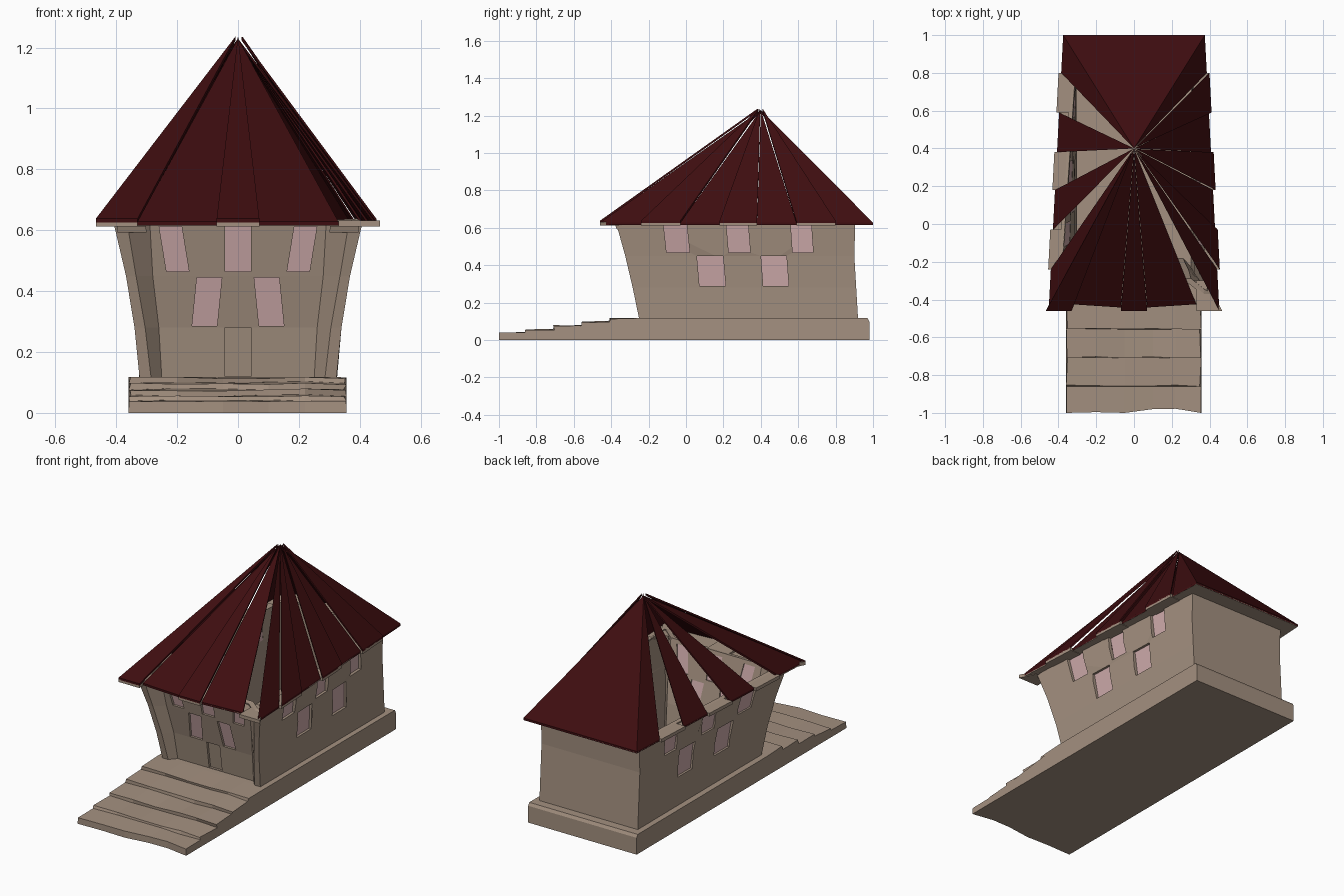
import bpy, bmesh, random
from mathutils import Vector

if "Cube" in bpy.data.objects:
    bpy.data.objects.remove(bpy.data.objects["Cube"])
random.seed(4)


def material(name, rgb):
    m = bpy.data.materials.new(name)
    m.diffuse_color = (*rgb, 1)
    m.use_nodes = True
    m.node_tree.nodes["Principled BSDF"].inputs["Base Color"].default_value = m.diffuse_color
    return m


STONE = material("beige stone", (0.37, 0.28, 0.215))
RED = material("dark red roof", (0.048, 0.004, 0.005))
GLASS = material("pink glass", (0.61, 0.40, 0.40))


def finish(bm, name, mat):
    bmesh.ops.recalc_face_normals(bm, faces=bm.faces)
    me = bpy.data.meshes.new(name)
    bm.to_mesh(me)
    bm.free()
    me.materials.append(mat)
    ob = bpy.data.objects.new(name, me)
    bpy.context.collection.objects.link(ob)
    return ob


def prism(bm, pts, off):
    """Closed solid from a polygon swept by an offset."""
    lo = [bm.verts.new(p) for p in pts]
    hi = [bm.verts.new(Vector(p) + Vector(off)) for p in pts]
    n = len(pts)
    bm.faces.new(lo)
    bm.faces.new(hi[::-1])
    for i in range(n):
        j = (i + 1) % n
        bm.faces.new((lo[i], hi[i], hi[j], lo[j]))


# Wall levels: z, front corner x, pillar inner x, recess x,
#              pillar y, recessed front y, back y
LEVELS = [(0.11, 0.323, 0.285, 0.25, -0.25, -0.21, 0.92),
          (0.28, 0.340, 0.305, 0.26, -0.285, -0.235, 0.91),
          (0.45, 0.368, 0.335, 0.28, -0.325, -0.275, 0.90),
          (0.63, 0.410, 0.365, 0.29, -0.375, -0.315, 0.905)]
BACK_X = 0.325


def level(z):
    z = min(max(z, LEVELS[0][0]), LEVELS[-1][0])
    for a, b in zip(LEVELS, LEVELS[1:]):
        if z <= b[0]:
            t = (z - a[0]) / (b[0] - a[0])
            return [p + (q - p) * t for p, q in zip(a, b)]


def side_x(y, z):
    _, f, p, q, yf, yr, yb = level(z)
    return BACK_X + (f - BACK_X) * (yb - y) / (yb - yf)


# Stepped plinth with worn edges
profile = [(-1, 0), (-1, .04), (-.86, .042), (-.86, .055), (-.71, .057), (-.71, .076),
           (-.56, .078), (-.56, .096), (-.41, .1), (-.41, .115), (-.25, .117),
           (.97, .117), (.98, .10), (.98, 0)]
bm = bmesh.new()
xs = [-0.36, -0.2, -0.05, 0.1, 0.22, 0.357]
wear = [0, 0.004, 0, 0.02, 0.022, 0]
rows = []
for x, w in zip(xs, wear):
    row = []
    for i, (y, z) in enumerate(profile):
        edge = 0 < i < 10
        dx = random.uniform(0, .01) if edge and abs(x) > .3 else 0
        dz = random.uniform(-.004, .004) if edge else 0
        dy = w if i < 2 else (random.uniform(0, .008) if edge and i > 2 else 0)
        row.append(bm.verts.new((x - dx if x > 0 else x + dx, y + dy, z + dz)))
    rows.append(row)
for a, b in zip(rows, rows[1:]):
    for i in range(len(profile)):
        j = (i + 1) % len(profile)
        bm.faces.new((a[i], a[j], b[j], b[i]))
bm.faces.new(rows[0])
bm.faces.new(rows[-1][::-1])
finish(bm, "stepped_plinth", STONE)

# Flared wall shell with corner pillars
bm = bmesh.new()
rings = []
for z, f, p, q, yf, yr, yb in LEVELS:
    half = [(BACK_X, yb), (f, yf), (p, yf), (q, yr)]
    ring = half + [(-x, y) for x, y in reversed(half)]
    rings.append([bm.verts.new((x, y, z)) for x, y in ring])
for a, b in zip(rings, rings[1:]):
    for i in range(8):
        j = (i + 1) % 8
        bm.faces.new((a[i], b[i], b[j], a[j]))
walls = finish(bm, "walls", STONE)
sol = walls.modifiers.new("thickness", 'SOLIDIFY')
sol.thickness = 0.03
sol.offset = -1

# Openings and glass: (centre, half width, z low, z high, lean)
front = [(0, .042, .465, .612, 0), (.21, .037, .465, .612, .012),
         (-.21, .037, .465, .612, -.012), (.102, .041, .285, .445, -.008),
         (-.102, .041, .285, .445, .008)]
side = [(-.05, .062, .468, .615, -.008), (.28, .058, .468, .615, -.006),
        (.62, .055, .468, .615, -.005), (.135, .07, .29, .45, -.007),
        (.475, .068, .29, .45, -.006)]
door = (0, .043, .12, .28, 0)


def corners(c, h, z0, z1, lean):
    return [(c - h - lean, z0), (c + h - lean, z0), (c + h + lean, z1), (c - h + lean, z1)]


cut, glass, leaf = bmesh.new(), bmesh.new(), bmesh.new()
for w in front + [door]:
    pts = corners(*w)
    prism(cut, [(u, -.6, z) for u, z in pts], (0, .45, 0))
    prism(leaf if w is door else glass,
          [(u, level(z)[5] + .014, z) for u, z in pts], (0, .008, 0))
for s in (-1, 1):
    for w in side:
        pts = corners(*w)
        prism(cut, [(s * .25, u, z) for u, z in pts], (s * .35, 0, 0))
        prism(glass, [(s * (side_x(u, z) - .014), u, z) for u, z in pts], (-s * .008, 0, 0))
finish(glass, "window_glass", GLASS)
finish(leaf, "front_door", STONE)
cutter = finish(cut, "opening_cutter", STONE)
cutter.hide_render = True
boo = walls.modifiers.new("openings", 'BOOLEAN')
boo.operation = 'DIFFERENCE'
boo.solver = 'EXACT'
boo.object = cutter
bpy.context.view_layer.objects.active = walls
for name in ("thickness", "openings"):
    bpy.ops.object.modifier_apply(modifier=name)
bpy.data.objects.remove(cutter)

# Pillar caps
bm = bmesh.new()
for s in (-1, 1):
    prism(bm, [(s * .30, -.30, .592), (s * .30, -.37, .592), (s * .395, -.37, .592),
               (s * .395, -.30, .592)], (s * .003, -.008, .022))
finish(bm, "pillar_caps", STONE)


# Roof panels (start, end, raised, covered) running round the eaves
def eave_x(y):
    return .375 + (1 - y) / 1.46 * .077


panels = [((-.375, 1), (.375, 1), False, True),
          ((-.07, -.46), (.07, -.46), True, True)]
ys = [1, .80, .59, .38, .18, -.03, -.24, -.46]
for s in (-1, 1):
    for i, (a, b) in enumerate(zip(ys, ys[1:])):
        up = i % 2 == 1
        e = .014 if up else 0
        panels.append(((s * (eave_x(a) + e), a), (s * (eave_x(b) + e), b), up, not up or s > 0))
    panels.append(((s * .467, -.46), (s * .33, -.46), True, s < 0))
    panels.append(((s * .33, -.425), (s * .07, -.442), False, True))


def inner(p):
    """Eave point pulled in to the wall line."""
    y = min(max(p[1], -.30), .885)
    lim = side_x(y, .62) - .02
    return min(max(p[0], -lim), lim), y


roof, soffit = bmesh.new(), bmesh.new()
for a, b, up, covered in panels:
    z = .638 if up else .628
    if covered:
        d = Vector(((a[0] + b[0]) / 2, (a[1] + b[1]) / 2 - .4)).normalized() * .012
        if up:   # raised strips keep a narrow blunt tip
            tip = [(d.x + (q[0]) * .008, .4 + d.y + (q[1] - .4) * .008, 1.236) for q in (b, a)]
        else:
            tip = [(0, .4, 1.23)]
        prism(roof, [(*a, z), (*b, z)] + tip, (0, 0, -.012))
    ia, ib = inner(a), inner(b)
    low, h = (.612, .02) if up else (.615, .006)
    ring = [(*a, low), (*b, low), (*ib, low), (*ia, low)]
    prism(soffit, ring, (0, 0, h))
finish(roof, "roof_panels", RED)
finish(soffit, "eave_soffit", STONE)
